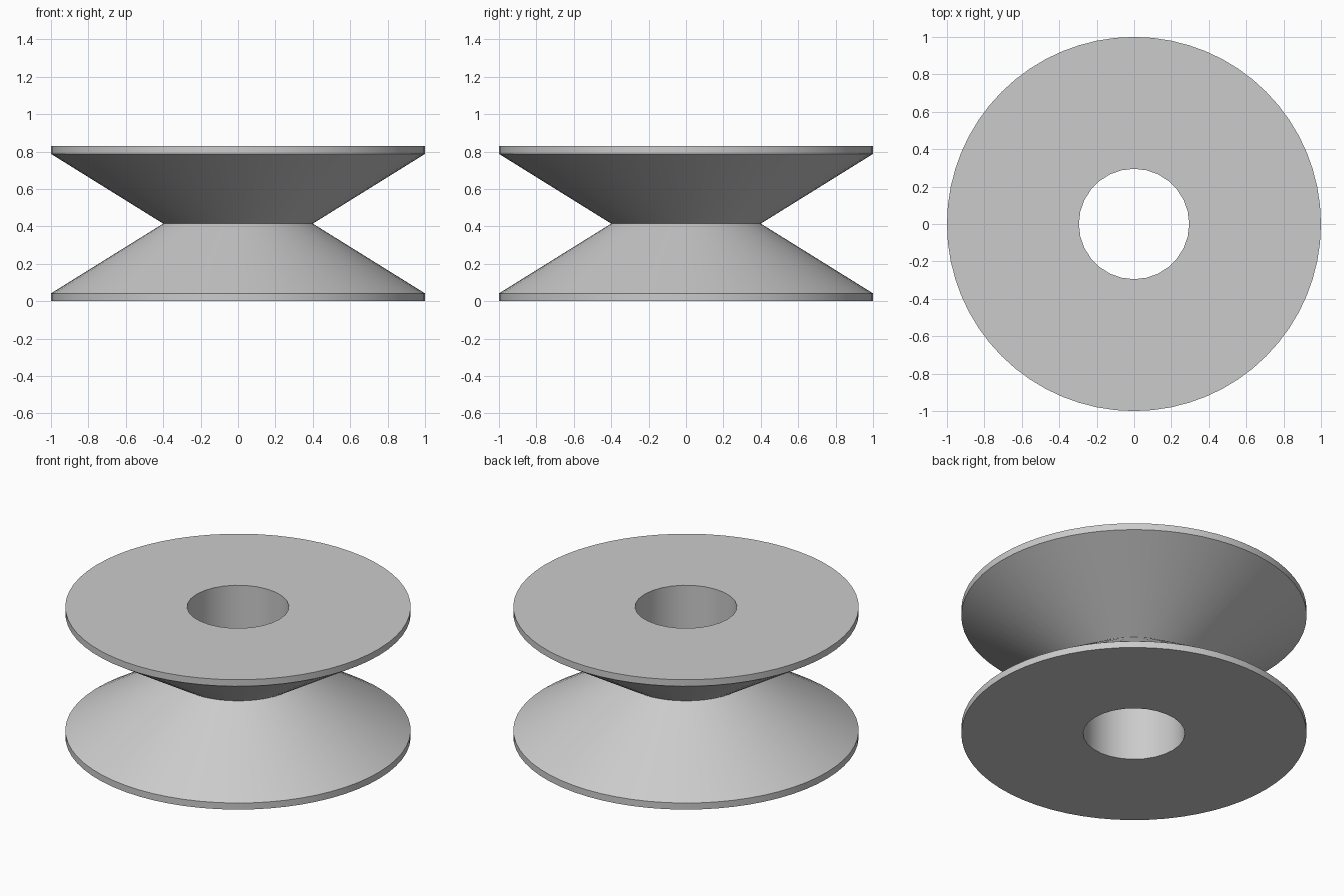
import bpy
import bmesh
import math

cube = bpy.data.objects.get("Cube")
if cube:
    bpy.data.objects.remove(cube, do_unlink=True)

HEIGHT, RIM, RADIUS, NECK, HOLE = 0.83, 0.042, 1.0, 0.4, 0.295
OUTER_SIDES, HOLE_SIDES = 64, 28

grey = bpy.data.materials.new("plain_grey")
grey.use_nodes = True
colour = (0.6, 0.6, 0.6, 1)
grey.diffuse_color = colour
grey.node_tree.nodes["Principled BSDF"].inputs["Base Color"].default_value = colour


def lathe(name, profile, sides):
    """Revolve (radius, height) points about z and cap both ends."""
    bm = bmesh.new()
    rings = []
    for r, z in profile:
        angles = [math.tau * i / sides for i in range(sides)]
        rings.append([bm.verts.new((r * math.cos(a), r * math.sin(a), z)) for a in angles])
    for low, high in zip(rings, rings[1:]):
        for i in range(sides):
            j = (i + 1) % sides
            bm.faces.new((low[i], low[j], high[j], high[i]))
    bm.faces.new(rings[0][::-1])
    bm.faces.new(rings[-1])
    mesh = bpy.data.meshes.new(name)
    bm.to_mesh(mesh)
    bm.free()
    mesh.materials.append(grey)
    obj = bpy.data.objects.new(name, mesh)
    bpy.context.collection.objects.link(obj)
    return obj


# Spool body: two rimmed cones meeting at a narrow waist
spool = lathe("spool_body", [(RADIUS, 0), (RADIUS, RIM), (NECK, HEIGHT / 2),
                             (RADIUS, HEIGHT - RIM), (RADIUS, HEIGHT)], OUTER_SIDES)

# Bore through the middle
cutter = lathe("bore_cutter", [(HOLE, -0.1), (HOLE, HEIGHT + 0.1)], HOLE_SIDES)
cutter.hide_render = True
bore = spool.modifiers.new("bore", "BOOLEAN")
bore.operation = "DIFFERENCE"
bore.solver = "EXACT"
bore.object = cutter
bpy.ops.object.select_all(action="DESELECT")
spool.select_set(True)
bpy.context.view_layer.objects.active = spool
bpy.ops.object.modifier_apply(modifier=bore.name)
bpy.data.objects.remove(cutter, do_unlink=True)

# Soft walls, crisp rims
bpy.ops.object.shade_smooth_by_angle(angle=math.radians(30))
